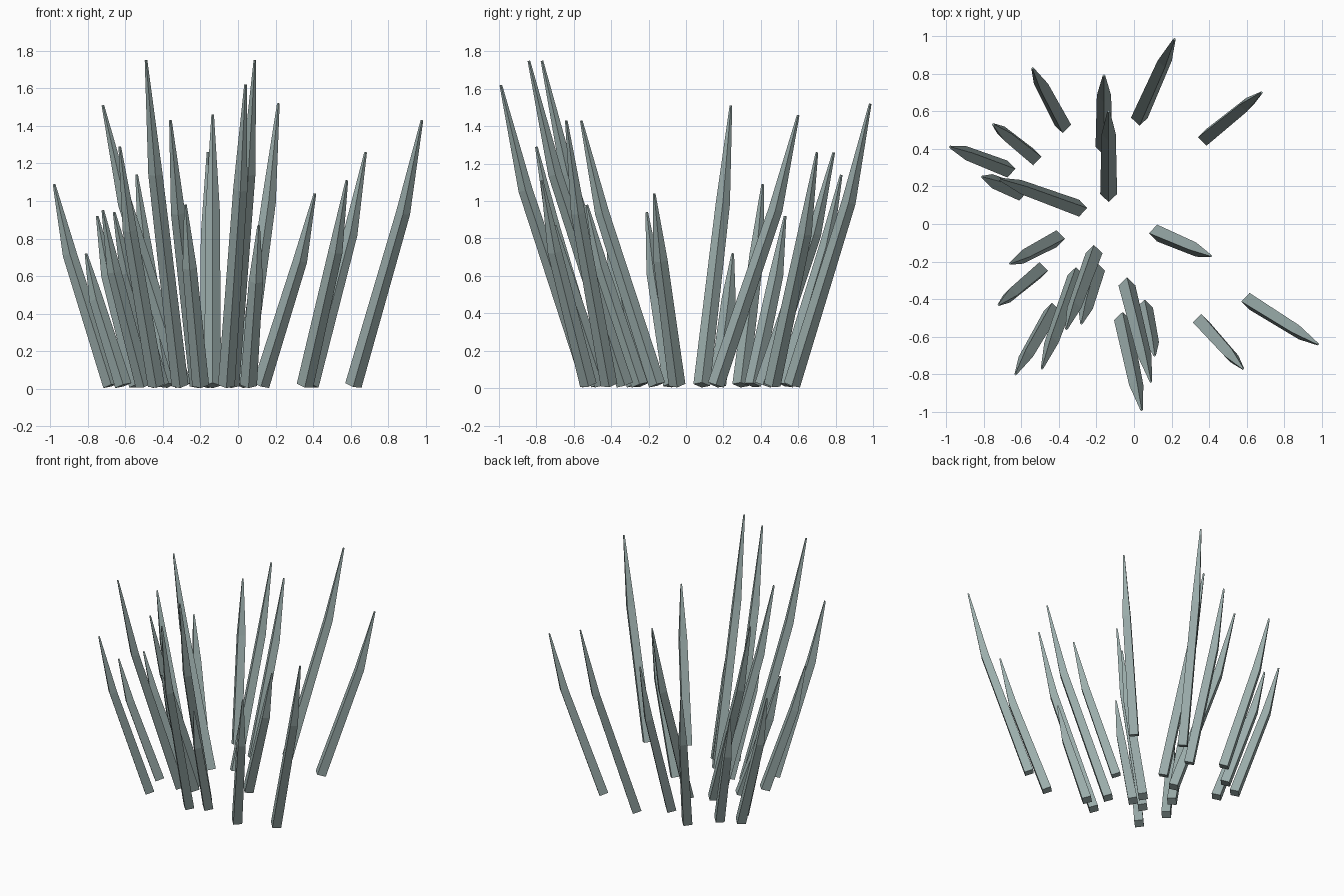
import bpy
import bmesh
import math
from mathutils import Vector

default_cube = bpy.data.objects.get("Cube")
if default_cube:
    bpy.data.objects.remove(default_cube, do_unlink=True)

# One grey-green colour for every blade
blade_material = bpy.data.materials.new("grey_green")
blade_material.use_nodes = True
blade_colour = (0.33, 0.42, 0.41, 1)
blade_material.diffuse_color = blade_colour
blade_material.node_tree.nodes["Principled BSDF"].inputs["Base Color"].default_value = blade_colour

# Shared blade shape
BASE_HEIGHT = 0.017
BASE_RADIUS = 0.045
BEND_RADIUS = 0.038
TIP_RADIUS = 0.007
BEND_FRACTION = 0.65
LOWER_SLOPE = 0.34
UPPER_SLOPE = 0.24


def add_ring(mesh, centre, axis, radius):
    """Four-sided ring facing along the axis, without twist."""
    turn = Vector((0, 0, 1)).rotation_difference(axis)
    corners = [Vector((radius, 0, 0)), Vector((0, radius, 0)),
               Vector((-radius, 0, 0)), Vector((0, -radius, 0))]
    return [mesh.verts.new(centre + turn @ corner) for corner in corners]


def add_blade(name, tip_x, tip_y, height, bearing):
    """Square blade leaning outward, slightly upright above its bend."""
    angle = math.radians(bearing)
    outward = Vector((math.cos(angle), math.sin(angle), 0))
    up = Vector((0, 0, 1))
    lower_axis = (up + outward * LOWER_SLOPE).normalized()
    upper_axis = (up + outward * UPPER_SLOPE).normalized()

    tip = Vector((tip_x, tip_y, height))
    rise = height - BASE_HEIGHT
    bend_rise = rise * BEND_FRACTION
    bend = tip - (up + outward * UPPER_SLOPE) * (rise - bend_rise)
    base = bend - (up + outward * LOWER_SLOPE) * bend_rise

    mesh = bmesh.new()
    rings = [add_ring(mesh, base, lower_axis, BASE_RADIUS),
             add_ring(mesh, bend, (lower_axis + upper_axis).normalized(), BEND_RADIUS),
             add_ring(mesh, tip, upper_axis, TIP_RADIUS)]
    for below, above in zip(rings, rings[1:]):
        for i in range(4):
            j = (i + 1) % 4
            mesh.faces.new((below[i], below[j], above[j], above[i]))
    mesh.faces.new(list(reversed(rings[0])))
    mesh.faces.new(rings[-1])
    bmesh.ops.recalc_face_normals(mesh, faces=mesh.faces[:])

    data = bpy.data.meshes.new(name)
    mesh.to_mesh(data)
    mesh.free()
    data.materials.append(blade_material)
    blade = bpy.data.objects.new(name, data)
    bpy.context.collection.objects.link(blade)


# Tip x, tip y, height and lean bearing, grouped by side of the clump
blade_groups = {
    "back_blade": [
        (0.215, 0.985, 1.52, 66), (0.68, 0.7, 1.26, 39), (-0.16, 0.79, 1.26, 90),
        (-0.135, 0.6, 1.46, 90), (-0.54, 0.83, 1.14, 118)],
    "right_blade": [
        (-0.75, 0.53, 0.92, 141), (-0.98, 0.41, 1.09, 159), (-0.81, 0.25, 0.72, 158),
        (-0.72, 0.24, 1.51, 160), (-0.66, -0.21, 0.94, 208), (-0.72, -0.43, 0.95, 220)],
    "front_blade": [
        (-0.63, -0.8, 1.29, 240), (-0.49, -0.77, 1.75, 250), (-0.36, -0.56, 1.43, 250),
        (-0.28, -0.53, 0.98, 254), (0.04, -0.99, 1.62, 282), (0.09, -0.84, 1.75, 284),
        (0.11, -0.7, 0.87, 282)],
    "left_blade": [
        (0.41, -0.17, 1.04, -23), (0.98, -0.64, 1.43, -32), (0.58, -0.77, 1.11, -48)],
}

for group_name, blades in blade_groups.items():
    for number, blade_values in enumerate(blades, start=1):
        add_blade(f"{group_name}_{number}", *blade_values)
